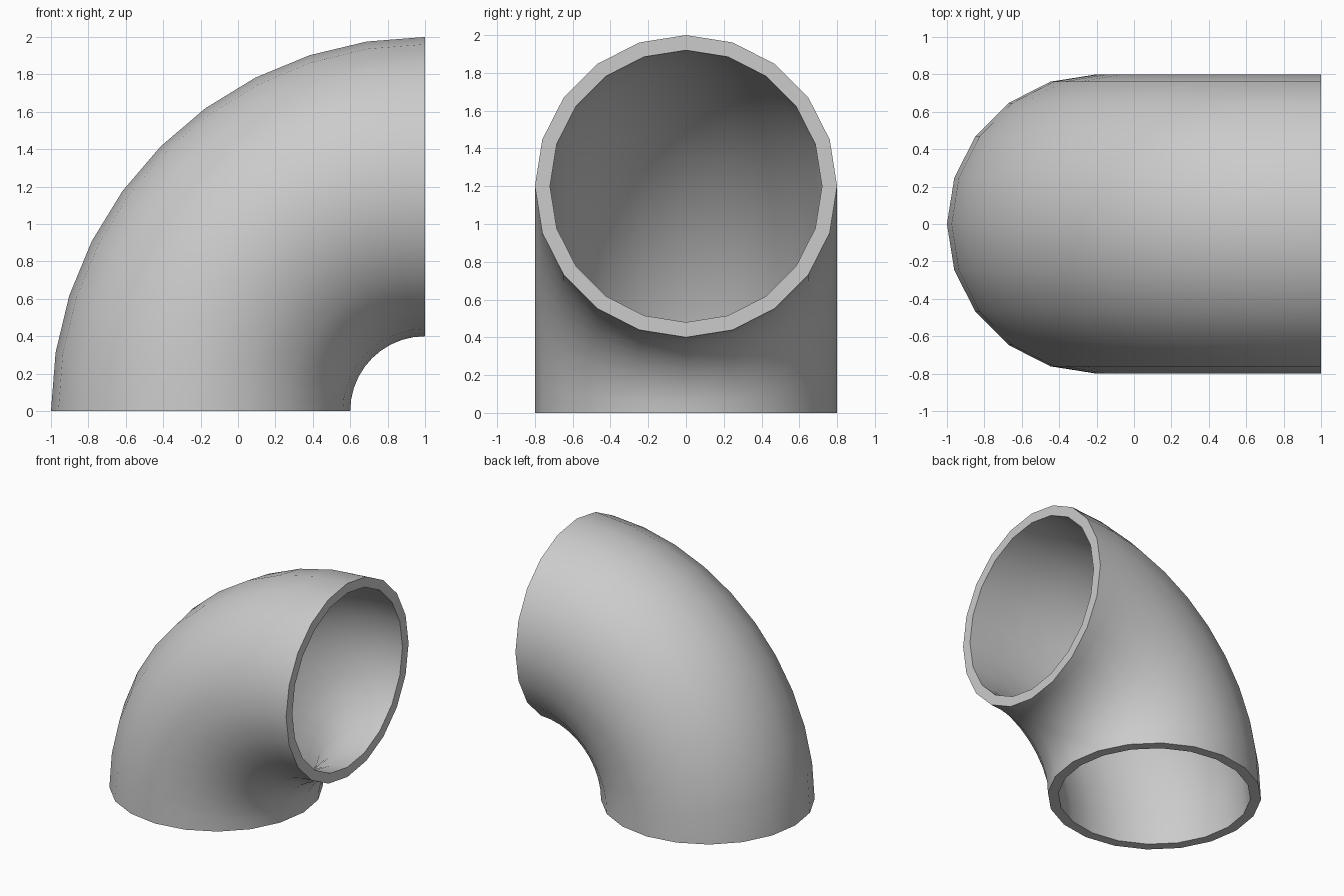
import bpy, bmesh
from math import radians
from mathutils import Matrix, Vector

if "Cube" in bpy.data.objects:
    bpy.data.objects.remove(bpy.data.objects["Cube"])

SIDES, STEPS = 20, 10
BEND_RADIUS, OUTER, INNER = 1.2, 0.8, 0.72
BEND_CENTRE = Vector((1, 0, 0))

bm = bmesh.new()

# Flat ring cross-section at the bottom opening
def circle(radius):
    made = bmesh.ops.create_circle(bm, segments=SIDES, radius=radius)["verts"]
    bmesh.ops.translate(bm, verts=made, vec=BEND_CENTRE - Vector((BEND_RADIUS, 0, 0)))
    return made

outer, inner = circle(OUTER), circle(INNER)
for i in range(SIDES):
    j = (i + 1) % SIDES
    bm.faces.new((outer[i], outer[j], inner[j], inner[i]))

# Sweep the ring a quarter turn, keeping the starting rim as the lower end
bmesh.ops.spin(bm, geom=bm.verts[:] + bm.edges[:] + bm.faces[:],
               cent=BEND_CENTRE, axis=(0, 1, 0), angle=radians(90),
               steps=STEPS, use_duplicate=False)
bmesh.ops.remove_doubles(bm, verts=bm.verts[:], dist=1e-5)

# Drop any interior ring faces left between the two rims
def is_rim(f):
    c = f.calc_center_median()
    return abs(c.z) < 1e-4 or abs(c.x - 1) < 1e-4

# Wall faces touch two bend steps; ring faces lie in a single radial plane
def in_radial_plane(f):
    return abs(f.normal.dot((f.calc_center_median() - BEND_CENTRE).cross(Vector((0, 1, 0))).normalized())) > 0.999

bm.normal_update()
extra = [f for f in bm.faces if in_radial_plane(f) and not is_rim(f)]
if extra:
    bmesh.ops.delete(bm, geom=extra, context="FACES")

# Close the lower rim if the sweep consumed it
open_edges = [e for e in bm.edges if e.is_boundary]
if open_edges:
    bmesh.ops.bridge_loops(bm, edges=open_edges)
bmesh.ops.recalc_face_normals(bm, faces=bm.faces[:])

mesh = bpy.data.meshes.new("pipe_elbow")
bm.to_mesh(mesh)
bm.free()
elbow = bpy.data.objects.new("pipe_elbow", mesh)
bpy.context.collection.objects.link(elbow)

# Smooth walls, crisp rims
bpy.context.view_layer.objects.active = elbow
elbow.select_set(True)
bpy.ops.object.shade_smooth_by_angle(angle=radians(30))
